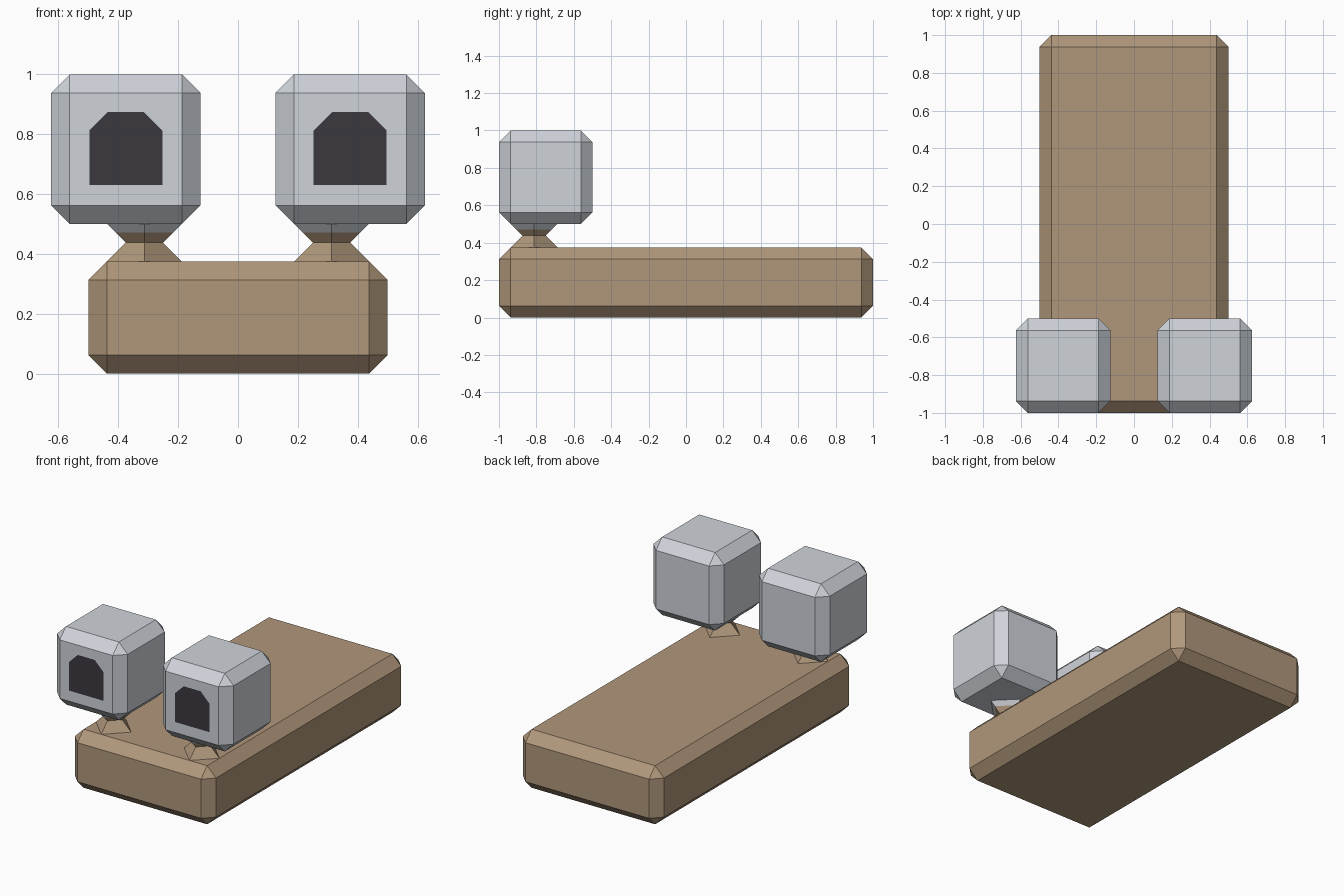
import bpy, bmesh, math
from mathutils import Vector

if "Cube" in bpy.data.objects:
    bpy.data.objects.remove(bpy.data.objects["Cube"])


def srgb(r, g, b):
    def lin(c):
        c /= 255
        return c / 12.92 if c <= 0.04045 else ((c + 0.055) / 1.055) ** 2.4
    return (lin(r), lin(g), lin(b), 1)


def material(name, colour):
    m = bpy.data.materials.new(name)
    m.diffuse_color = colour
    m.use_nodes = True
    m.node_tree.nodes["Principled BSDF"].inputs["Base Color"].default_value = m.diffuse_color
    return m


brown = material("brown", srgb(176, 151, 123))
grey = material("light grey", srgb(207, 212, 218))
dark = material("dark opening", srgb(59, 57, 63))


def finish(name, bm, mats):
    bmesh.ops.recalc_face_normals(bm, faces=bm.faces)
    mesh = bpy.data.meshes.new(name)
    bm.to_mesh(mesh)
    bm.free()
    for m in mats:
        mesh.materials.append(m)
    ob = bpy.data.objects.new(name, mesh)
    bpy.context.collection.objects.link(ob)
    return ob


def bevelled_box(centre, size, bevel=0.0625):
    bm = bmesh.new()
    bmesh.ops.create_cube(bm, size=1)
    bmesh.ops.scale(bm, vec=size, verts=bm.verts)
    bmesh.ops.translate(bm, vec=centre, verts=bm.verts)
    bmesh.ops.bevel(bm, geom=bm.edges[:], offset=bevel, segments=1,
                    profile=0.5, affect='EDGES')
    return bm


# Long base slab
finish("base", bevelled_box((0, 0, 0.1875), (1, 2, 0.375)), [brown])

for side, label in ((-1, "left"), (1, "right")):
    # Cube head with an arched opening cut flush into the front face
    cx = side * 0.375
    bm = bevelled_box((cx, -0.75, 0.75), (0.5, 0.5, 0.5))
    bm.normal_update()
    # Each side of the arch as a point and an outward direction
    arch = [((cx - 0.122, 0.75), (-1, 0)), ((cx + 0.122, 0.75), (1, 0)),
            ((cx, 0.63), (0, -1)), ((cx, 0.875), (0, 1)),
            ((cx - 0.122, 0.813), (-1, 1)), ((cx + 0.122, 0.813), (1, 1))]
    for (px, pz), (nx, nz) in arch:
        front = [f for f in bm.faces if f.normal.y < -0.99]
        geom = front + list({e for f in front for e in f.edges}) \
            + list({v for f in front for v in f.verts})
        bmesh.ops.bisect_plane(bm, geom=geom, dist=1e-5,
                               plane_co=(px, 0, pz), plane_no=(nx, 0, nz))
        bm.normal_update()
    for f in bm.faces:
        c = f.calc_center_median()
        inside = all((c.x - px) * nx + (c.z - pz) * nz < 0
                     for (px, pz), (nx, nz) in arch)
        if f.normal.y < -0.99 and inside:
            f.material_index = 1
    finish(label + "_head", bm, [grey, dark])

    # Pinched diamond neck, grey where it meets the head
    bm = bmesh.new()
    rings = []
    for z, r in ((0.375, 0.125), (0.4375, 0.0625), (0.471, 0.096), (0.5, 0.125)):
        rings.append([bm.verts.new((side * 0.3125 + r * math.cos(i * math.pi / 2),
                                    -0.8125 + r * math.sin(i * math.pi / 2), z))
                      for i in range(4)])
    for k in range(3):
        for i in range(4):
            j = (i + 1) % 4
            f = bm.faces.new((rings[k][i], rings[k][j],
                              rings[k + 1][j], rings[k + 1][i]))
            f.material_index = 1 if k == 2 else 0
    finish(label + "_neck", bm, [brown, grey])
